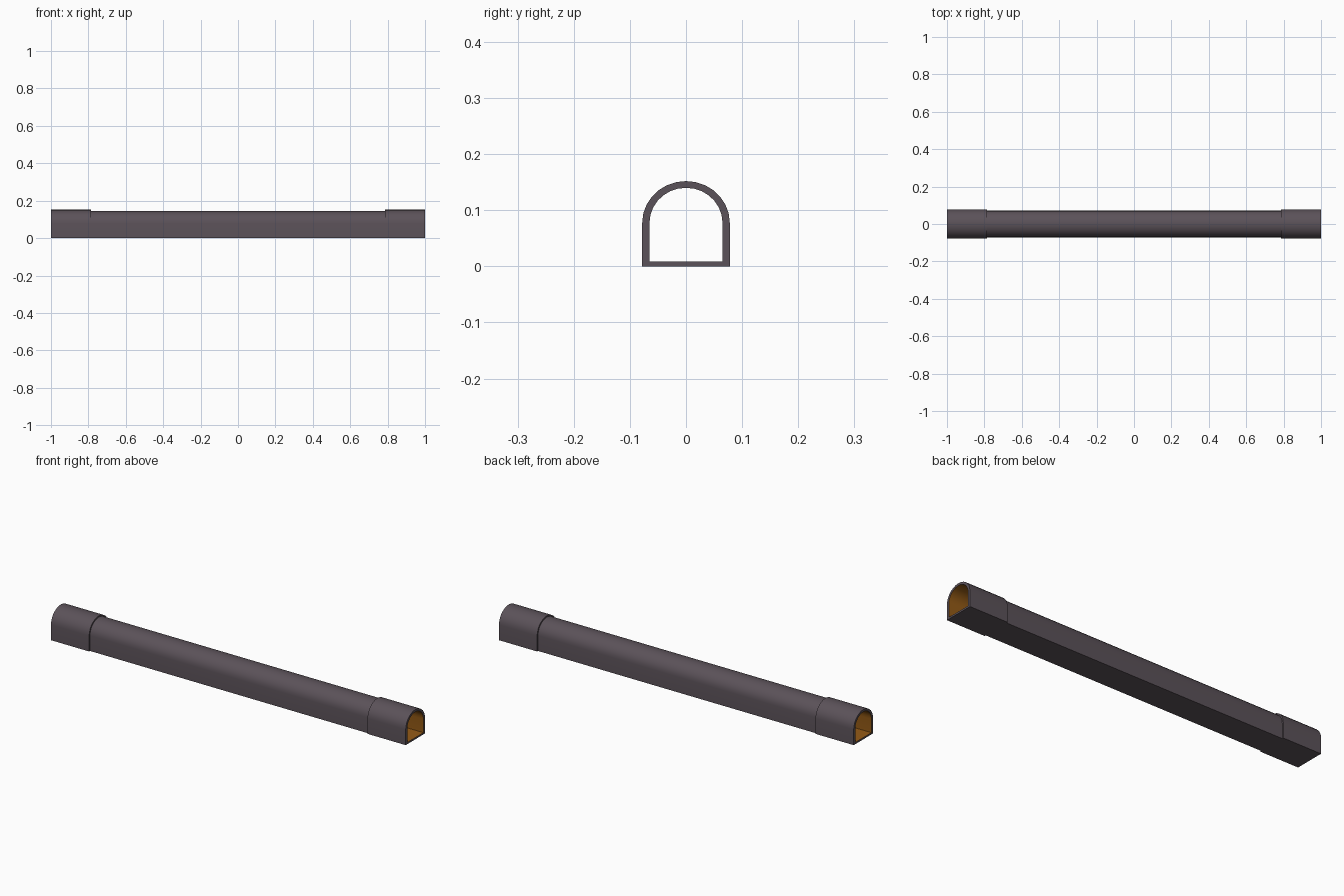
import bpy, bmesh, math

if "Cube" in bpy.data.objects:
    bpy.data.objects.remove(bpy.data.objects["Cube"])

SEGMENTS = 14      # facets in the arched roof
STEP_X = 0.785     # where the thicker end collars begin


def material(name, rgb):
    m = bpy.data.materials.new(name)
    m.diffuse_color = (*rgb, 1)
    m.use_nodes = True
    m.node_tree.nodes["Principled BSDF"].inputs["Base Color"].default_value = m.diffuse_color
    return m


stone = material("dark grey purple", (0.105, 0.084, 0.100))
orange = material("burnt orange", (0.300, 0.105, 0.008))


def arch(half_width, floor, spring, top):
    """Horseshoe outline in (y, z): flat floor, straight walls, round roof."""
    pts = [(-half_width, floor), (half_width, floor)]
    for i in range(SEGMENTS + 1):
        a = math.pi * i / SEGMENTS
        pts.append((half_width * math.cos(a), spring + (top - spring) * math.sin(a)))
    return pts


COLLAR = arch(0.078, 0.0, 0.078, 0.152)
BODY = arch(0.071, 0.0, 0.078, 0.145)
BORE = arch(0.065, 0.009, 0.078, 0.140)


def loft(name, stations, mat):
    """Skin a list of (x, outline) stations; faces point outward for rising x."""
    bm = bmesh.new()
    rings = [[bm.verts.new((x, y, z)) for y, z in outline] for x, outline in stations]
    n = len(rings[0])
    for a, b in zip(rings, rings[1:]):
        for i in range(n):
            j = (i + 1) % n
            bm.faces.new((a[i], a[j], b[j], b[i])[::-1])
    mesh = bpy.data.meshes.new(name)
    bm.to_mesh(mesh)
    bm.free()
    mesh.materials.append(mat)
    ob = bpy.data.objects.new(name, mesh)
    bpy.context.collection.objects.link(ob)
    bpy.context.view_layer.objects.active = ob
    ob.select_set(True)
    bpy.ops.object.shade_smooth_by_angle(angle=math.radians(30))
    ob.select_set(False)


# Long middle section
loft("tunnel_body", [(-STEP_X, BODY), (STEP_X, BODY)], stone)
# Thicker collars, each with its end rim and step
loft("left_collar", [(-1, BORE), (-1, COLLAR), (-STEP_X, COLLAR), (-STEP_X, BODY)], stone)
loft("right_collar", [(STEP_X, BODY), (STEP_X, COLLAR), (1, COLLAR), (1, BORE)], stone)
# Inner lining, facing into the passage
loft("tunnel_lining", [(1, BORE), (-1, BORE)], orange)
